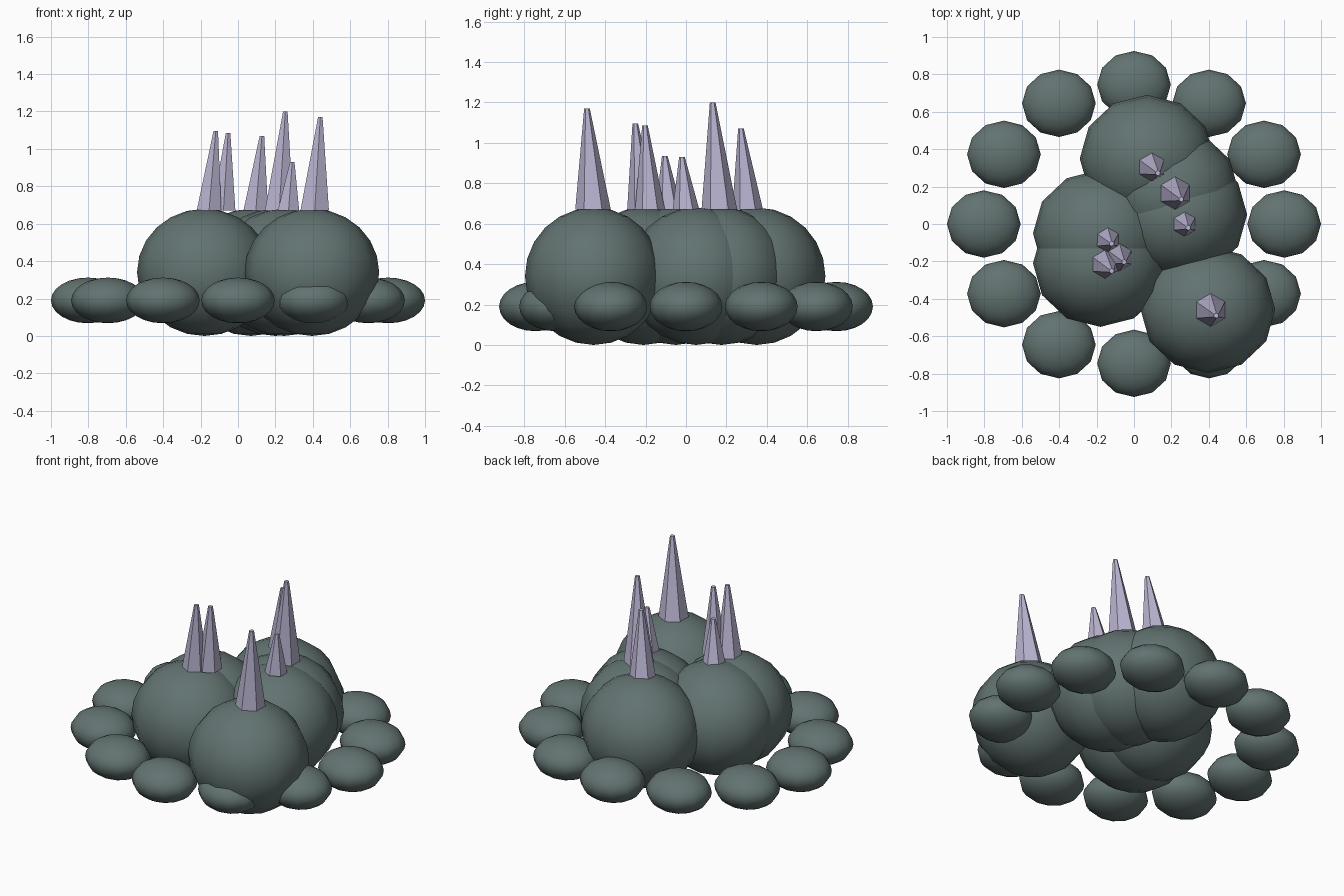
import bpy
import bmesh
import math

cube = bpy.data.objects.get("Cube")
if cube:
    bpy.data.objects.remove(cube, do_unlink=True)


def make_material(name, colour):
    mat = bpy.data.materials.new(name)
    mat.use_nodes = True
    mat.diffuse_color = (*colour, 1)
    mat.node_tree.nodes["Principled BSDF"].inputs["Base Color"].default_value = (*colour, 1)
    return mat


rock = make_material("grey green rock", (0.122, 0.172, 0.165))
crystal = make_material("pale lilac crystal", (0.50, 0.465, 0.65))


def add_object(name, bm, mat, smooth):
    mesh = bpy.data.meshes.new(name)
    for face in bm.faces:
        face.smooth = smooth
    bm.to_mesh(mesh)
    bm.free()
    mesh.materials.append(mat)
    obj = bpy.data.objects.new(name, mesh)
    bpy.context.collection.objects.link(obj)
    return obj


def add_ellipsoid(name, centre, radii):
    bm = bmesh.new()
    bmesh.ops.create_uvsphere(bm, u_segments=12, v_segments=12, radius=1)
    obj = add_object(name, bm, rock, True)
    obj.location = centre
    obj.scale = radii


def add_spike(name, x, y, radius, top, lean):
    # Six-sided taper with a small blunt tip, leaning slightly
    base = 0.67
    bm = bmesh.new()
    bmesh.ops.create_cone(bm, cap_ends=True, segments=6, radius1=radius,
                          radius2=0.014, depth=top - base)
    for v in bm.verts:
        if v.co.z > 0:
            v.co.x += lean
            v.co.y -= lean
    obj = add_object(name, bm, crystal, False)
    obj.location = (x, y, (base + top) / 2)


# Central cluster of overlapping boulders
boulders = [(0.395, -0.457), (-0.18, -0.21), (-0.18, -0.05),
            (0.07, 0.35), (0.20, 0.175), (0.245, 0.05)]
for i, (x, y) in enumerate(boulders):
    add_ellipsoid(f"boulder_{i + 1}", (x, y, 0.34), (0.36, 0.34, 0.34))

# Oval ring of low stones
for i in range(12):
    a = math.tau * i / 12
    add_ellipsoid(f"ring_stone_{i + 1}",
                  (0.803 * math.cos(a), 0.745 * math.sin(a), 0.19),
                  (0.197, 0.18, 0.122))

# Crystal spikes: x, y, base radius, top height, lean
spikes = [(0.41, -0.46, 0.088, 1.17, 0.03), (0.22, 0.165, 0.088, 1.20, 0.033),
          (0.095, 0.305, 0.076, 1.07, 0.033), (0.27, 0.0, 0.066, 0.93, 0.02),
          (-0.14, -0.085, 0.066, 0.935, 0.02), (-0.155, -0.215, 0.076, 1.095, 0.036),
          (-0.078, -0.178, 0.074, 1.085, 0.025)]
for i, s in enumerate(spikes):
    add_spike(f"spike_{i + 1}", *s)
